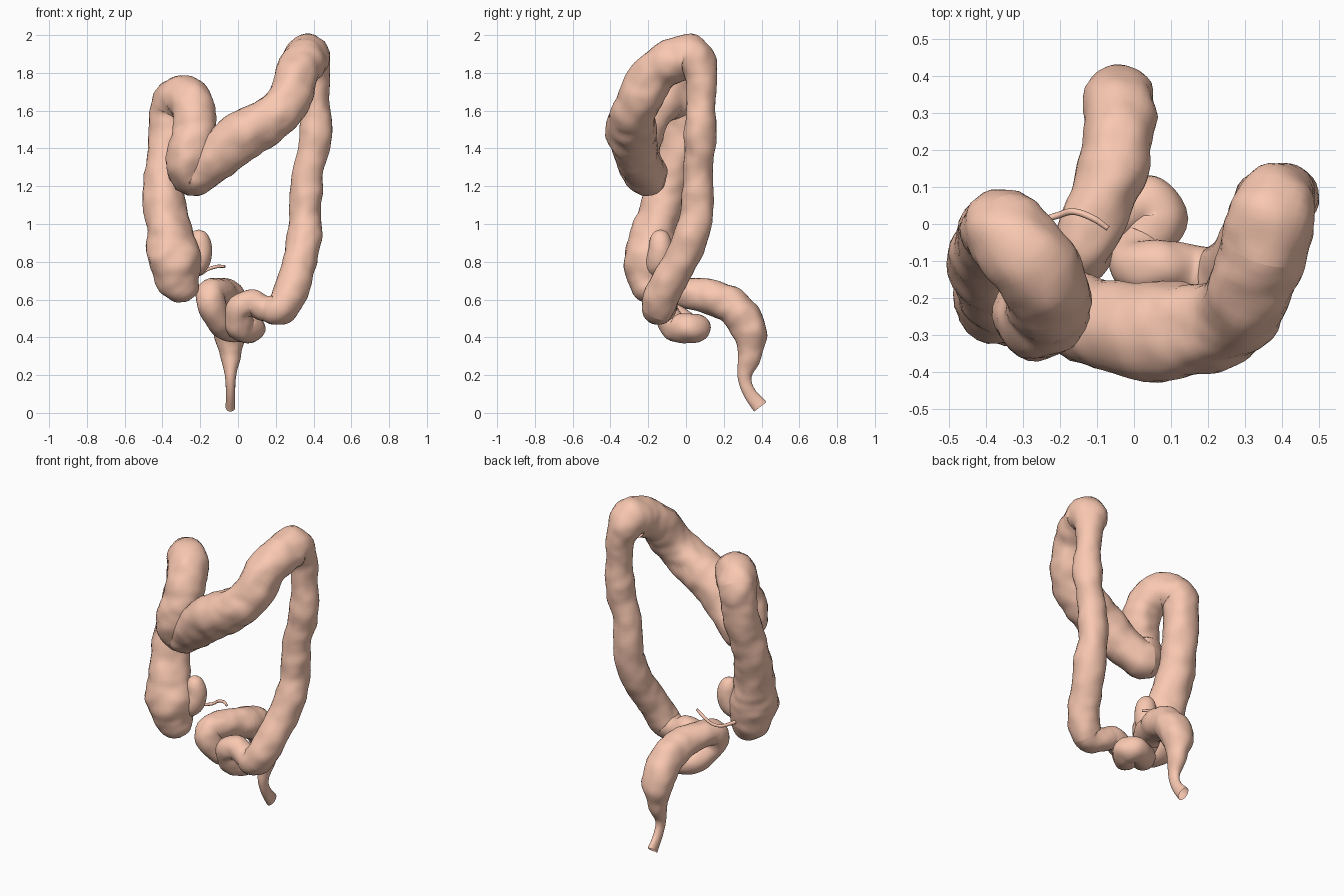
import bpy, bmesh, math
from mathutils import Vector, noise

if "Cube" in bpy.data.objects:
    bpy.data.objects.remove(bpy.data.objects["Cube"])

mat = bpy.data.materials.new("tissue")
mat.diffuse_color = (0.95, 0.58, 0.44, 1)
mat.use_nodes = True
mat.node_tree.nodes["Principled BSDF"].inputs["Base Color"].default_value = mat.diffuse_color
SIDES, STEPS = 28, 9


def spline(pts):
    """Catmull-Rom through (x, y, z, radius) points."""
    p = [Vector(q) for q in pts]
    p = [2 * p[0] - p[1]] + p + [2 * p[-1] - p[-2]]
    out = []
    for a, b, c, d in zip(p, p[1:], p[2:], p[3:]):
        for i in range(STEPS):
            t = i / STEPS
            out.append(0.5 * (2 * b + (c - a) * t + (2 * a - 5 * b + 4 * c - d) * t * t
                              + (3 * b - a - 3 * c + d) * t ** 3))
    return out + [p[-2]]


def rings(pts, bump, sides=SIDES):
    """Sweep a lumpy circle along the path with a twist-free frame."""
    path = spline(pts)
    c = [q.to_3d() for q in path]
    n, out = None, []
    for i, q in enumerate(path):
        t = (c[min(i + 1, len(c) - 1)] - c[max(i - 1, 0)]).normalized()
        n = t.orthogonal() if n is None else n - t * n.dot(t)
        n.normalize()
        b = t.cross(n)
        ring = []
        for k in range(sides):
            a = 2 * math.pi * k / sides
            d = n * math.cos(a) + b * math.sin(a)
            lump = noise.noise((c[i] + d * q[3]) * 9) + 0.4 * noise.noise((c[i] + d * q[3]) * 19)
            ring.append(c[i] + d * max(q[3], 0.002) * (1 + bump * lump))
        out.append(ring)
    return out


def skin(name, rs, cap_start=False, cap_end=False):
    bm = bmesh.new()
    vs = [[bm.verts.new(p) for p in r] for r in rs]
    m = len(rs[0])
    for r, s in zip(vs, vs[1:]):
        for k in range(m):
            bm.faces.new((r[k], r[(k + 1) % m], s[(k + 1) % m], s[k]))
    if cap_start:
        bm.faces.new(vs[0][::-1])
    if cap_end:
        bm.faces.new(vs[-1])
    for f in bm.faces:
        f.smooth = True
    me = bpy.data.meshes.new(name)
    bm.to_mesh(me)
    bm.free()
    me.materials.append(mat)
    ob = bpy.data.objects.new(name, me)
    bpy.context.collection.objects.link(ob)
    return ob


# Centreline and radius of each bowel section, in order
ascending = [(-.27, -.20, .59, .01), (-.28, -.2, .617, .07), (-.315, -.195, .71, .12),
             (-.34, -.19, .83, .138), (-.37, -.16, .98, .118), (-.395, -.10, 1.17, .107),
             (-.375, -.045, 1.36, .103), (-.365, -.015, 1.53, .103)]
hepatic = [(-.35, -.02, 1.625, .112), (-.285, -.095, 1.672, .118), (-.235, -.18, 1.60, .115),
           (-.23, -.23, 1.48, .112), (-.262, -.25, 1.37, .118)]
transverse = [(-.24, -.215, 1.268, .115), (-.13, -.255, 1.34, .118), (.02, -.29, 1.465, .132),
              (.17, -.285, 1.555, .125), (.26, -.25, 1.65, .118), (.315, -.17, 1.79, .116)]
splenic = [(.35, -.06, 1.865, .118), (.372, .03, 1.878, .118), (.398, .08, 1.785, .086)]
descending = [(.41, .08, 1.65, .075), (.412, .073, 1.47, .083), (.372, .065, 1.27, .08),
              (.358, .06, 1.07, .087), (.345, .008, .88, .091), (.30, -.09, .7, .092)]
sigmoid = [(.23, -.145, .56, .09), (.15, -.125, .555, .072), (.07, -.115, .585, .07),
           (.0, -.11, .54, .07), (.015, -.06, .455, .075), (.065, .02, .447, .077),
           (.02, .055, .45, .072), (-.06, .01, .455, .072), (-.125, -.08, .53, .074),
           (-.15, -.075, .625, .078), (-.105, .02, .635, .085)]
rectum = [(-.06, .14, .61, .094), (-.045, .255, .56, .096), (-.04, .335, .44, .092),
          (-.04, .34, .32, .066), (-.04, .31, .2, .039), (-.04, .335, .11, .034),
          (-.04, .393, .032, .042)]

names = ["ascending_colon", "right_flexure", "transverse_colon", "left_flexure",
         "descending_colon", "sigmoid_colon", "rectum"]
sections = [ascending, hepatic, transverse, splenic, descending, sigmoid, rectum]
allrings = rings([q for s in sections for q in s], 0.13)

# Flatten the outlet sideways
for j, r in enumerate(allrings[-4 * STEPS:]):
    f = 1 - 0.4 * j / (4 * STEPS)
    for p in r:
        p.x = -.04 + (p.x + .04) * f

start = 0
for nm, s in zip(names, sections):
    end = start + len(s) * STEPS
    skin(nm, allrings[start:end + 1], cap_start=(start == 0))
    start = end

# Small bowel stub beside the caecum
skin("ileum_stub", rings([(-.3, -.18, .74, .05), (-.225, -.15, .79, .065), (-.2, -.135, .86, .063),
                          (-.205, -.135, .92, .055), (-.208, -.135, .957, .033), (-.208, -.135, .97, .003)],
                         0.06), True, True)

# Thin appendix
skin("appendix", rings([(-.29, -.08, .73, .012), (-.25, .0, .725, .009), (-.2, .025, .735, .009),
                        (-.16, .033, .76, .009), (-.11, .015, .775, .009), (-.07, -.012, .775, .007)],
                       0, 10), True, True)
